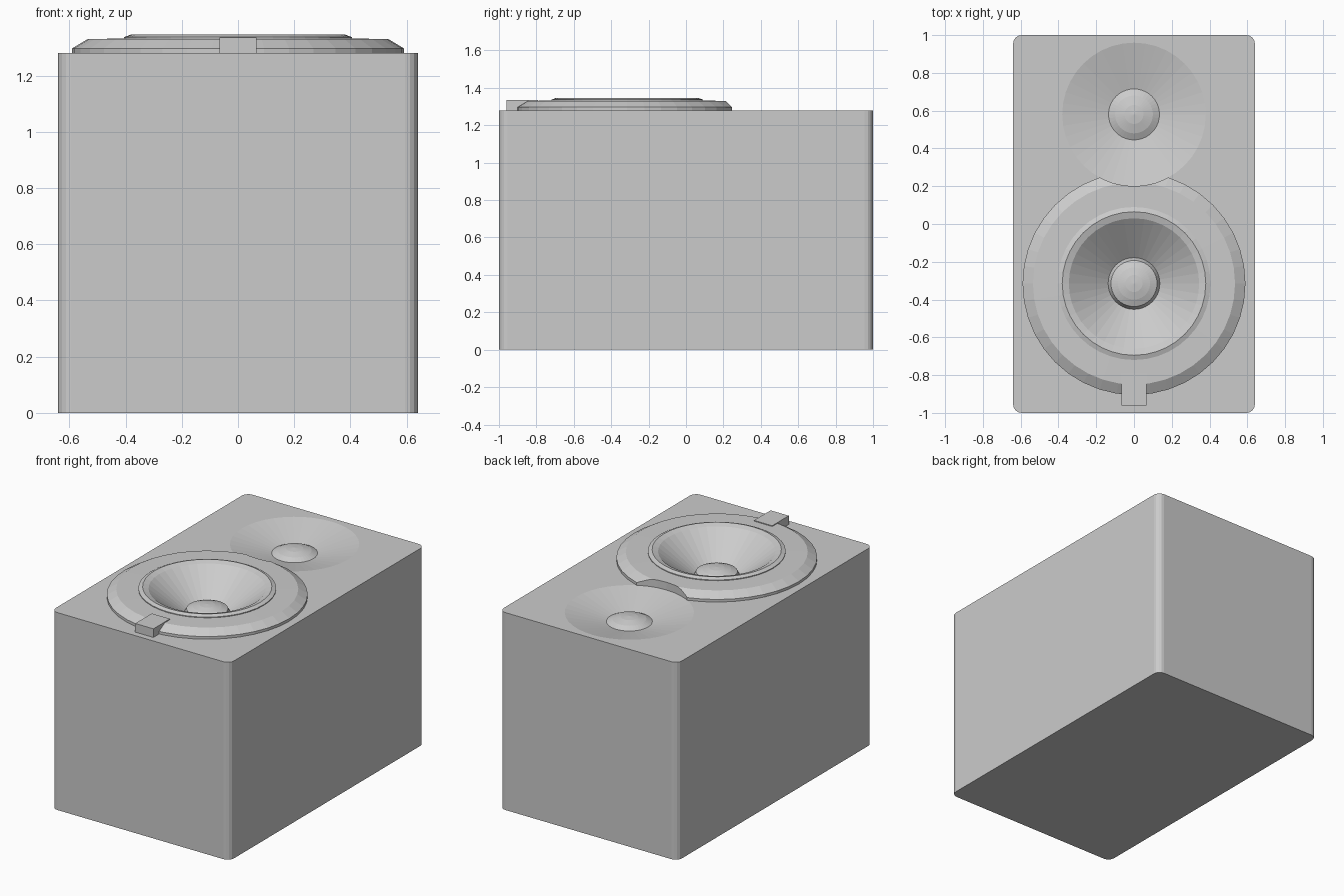
import bpy, bmesh, math
from mathutils import Matrix

if "Cube" in bpy.data.objects:
    bpy.data.objects.remove(bpy.data.objects["Cube"])

SIDES = 40
TOP = 1.28
WOOFER_Y, TWEETER_Y = -0.315, 0.58


def make_object(name, bm):
    bmesh.ops.recalc_face_normals(bm, faces=bm.faces)
    mesh = bpy.data.meshes.new(name)
    bm.to_mesh(mesh)
    bm.free()
    obj = bpy.data.objects.new(name, mesh)
    bpy.context.collection.objects.link(obj)
    return obj


def box(name, center, size, bevel=0):
    bm = bmesh.new()
    bmesh.ops.create_cube(bm, size=1, matrix=Matrix.Translation(center) @ Matrix.Diagonal((*size, 1)))
    if bevel:
        upright = [e for e in bm.edges if abs(e.verts[0].co.z - e.verts[1].co.z) > 0.1]
        bmesh.ops.bevel(bm, geom=upright, offset=bevel, segments=4, profile=0.5, affect='EDGES')
    return make_object(name, bm)


def revolve(name, profile, y):
    """Spin (radius, z) points around a vertical axis at the given y."""
    bm = bmesh.new()
    verts = [bm.verts.new((r, y, z)) for r, z in profile]
    edges = [bm.edges.new(pair) for pair in zip(verts, verts[1:])]
    bmesh.ops.spin(bm, geom=verts + edges, cent=(0, y, 0), axis=(0, 0, 1),
                   angle=2 * math.pi, steps=SIDES)
    bmesh.ops.remove_doubles(bm, verts=bm.verts, dist=0.0005)
    return make_object(name, bm)


def cut(target, cutter):
    mod = target.modifiers.new("cut", 'BOOLEAN')
    mod.operation = 'DIFFERENCE'
    mod.solver = 'EXACT'
    mod.object = cutter


# Cabinet with rounded upright edges
cabinet = box("cabinet", (0, 0, TOP / 2), (1.28, 2, TOP), bevel=0.045)

# Woofer frame with chamfered rim and raised surround
frame = revolve("woofer_frame", [
    (0, TOP), (0.59, TOP), (0.59, 1.297), (0.535, 1.33), (0.405, 1.332),
    (0.405, 1.337), (0.38, 1.346), (0.345, 1.335), (0, 1.335)], WOOFER_Y)

# Cone-shaped recesses for the two drivers
woofer_cutter = revolve("woofer_cutter", [
    (0, 1.175), (0.137, 1.175), (0.345, 1.335), (0.345, 1.5), (0, 1.5)], WOOFER_Y)
tweeter_cutter = revolve("tweeter_cutter", [
    (0, 1.222), (0.135, 1.222), (0.38, TOP), (0.38, 1.5), (0, 1.5)], TWEETER_Y)
for cutter in (woofer_cutter, tweeter_cutter):
    cutter.hide_render = True
    cutter.display_type = 'WIRE'
    cut(cabinet, cutter)
    cut(frame, cutter)

# Dust cap and tweeter dome
revolve("woofer_dust_cap", [
    (0.137, 1.175), (0.122, 1.205), (0.085, 1.22), (0.045, 1.23), (0, 1.234)], WOOFER_Y)
revolve("tweeter_dome", [
    (0.135, 1.222), (0.1, 1.24), (0.05, 1.253), (0, 1.258)], TWEETER_Y)

# Small badge block at the front of the frame
box("front_tab", (0, -0.875, 1.308), (0.13, 0.17, 0.056))
